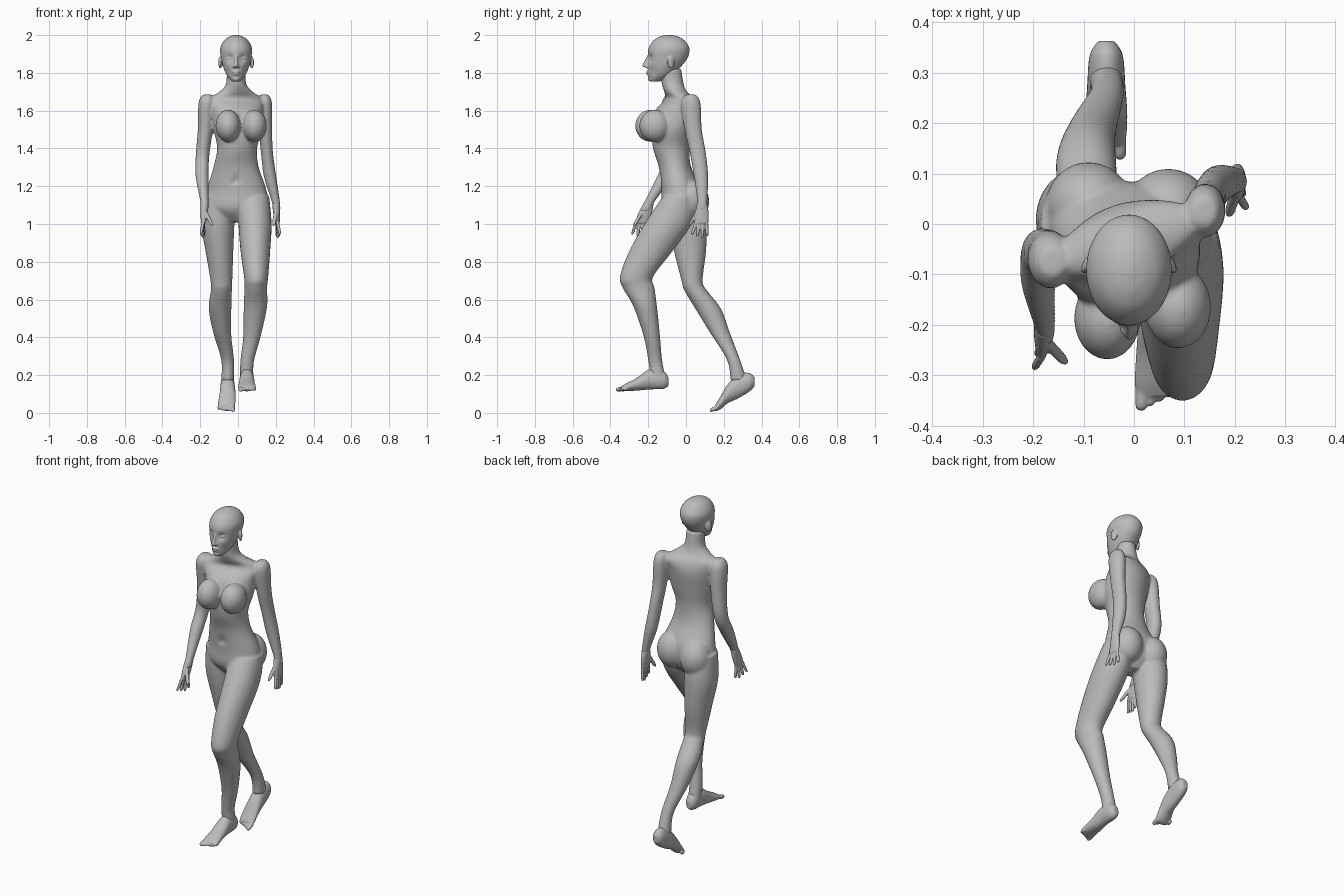
import bpy
import bmesh
import math
from mathutils import Matrix, Vector

default_cube = bpy.data.objects.get("Cube")
if default_cube:
    bpy.data.objects.remove(default_cube, do_unlink=True)

# One plain grey for the whole figure
grey = bpy.data.materials.new("plain_grey")
grey.use_nodes = True
grey.diffuse_color = (.5, .5, .5, 1)
shader = grey.node_tree.nodes["Principled BSDF"]
shader.inputs["Base Color"].default_value = grey.diffuse_color
shader.inputs["Roughness"].default_value = .7


def blend(before, start, end, after, t):
    """Smooth curve through four neighbouring sections."""
    return [b + .5 * t * (c - a + t * (2 * a - 5 * b + 4 * c - d + t * (3 * (b - c) + d - a)))
            for a, b, c, d in zip(before, start, end, after)]


def loft(bm, sections, axis="Z", sides=24, steps=5):
    """Closed skin over ellipses given as x, y, z, half width, half depth, turn."""
    rows = [list(s) + [0] * (6 - len(s)) for s in sections]
    padded = [rows[0]] + rows + [rows[-1]]
    smooth = []
    for before, start, end, after in zip(padded, padded[1:], padded[2:], padded[3:]):
        smooth += [blend(before, start, end, after, k / steps) for k in range(steps)]
    smooth.append(rows[-1])
    rings = []
    for x, y, z, wide, deep, turn in smooth:
        ring = []
        for k in range(sides):
            angle = math.tau * k / sides
            u, v = wide * math.cos(angle), deep * math.sin(angle)
            if axis == "Z":
                spot = Matrix.Rotation(math.radians(turn), 3, "Z") @ Vector((u, v, 0))
            else:
                spot = Vector((u, 0, v))
            ring.append(bm.verts.new(spot + Vector((x, y, z))))
        rings.append(ring)
    for low, high in zip(rings, rings[1:]):
        for k in range(sides):
            n = (k + 1) % sides
            bm.faces.new((low[k], low[n], high[n], high[k]))
    bm.faces.new(rings[0])
    bm.faces.new(rings[-1])


def ellipsoid(bm, centre, radii, turn=0):
    place = (Matrix.Translation(centre) @ Matrix.Rotation(math.radians(turn), 4, "Z")
             @ Matrix.Diagonal((*radii, 1)))
    bmesh.ops.create_uvsphere(bm, u_segments=24, v_segments=16, radius=1, matrix=place)


def digit(bm, root, tip, radius, axis):
    """Finger or toe with a rounded tip."""
    root, tip = Vector(root), Vector(tip)
    profile = ((0, 1), (.5, 1), (.85, .9), (1, .45))
    loft(bm, [(*root.lerp(tip, t), radius * r, radius * r) for t, r in profile], axis, 12, 3)


def dent(bm, centre, depth, size):
    """Push the skin back softly around one spot."""
    for v in bm.verts:
        v.co.y += depth * math.exp(-((v.co - Vector(centre)).length / size) ** 2)


def finish(bm, name, voxel, rounds):
    """Fuse the overlapping masses into one smooth skin."""
    bmesh.ops.recalc_face_normals(bm, faces=bm.faces)
    mesh = bpy.data.meshes.new(name)
    bm.to_mesh(mesh)
    bm.free()
    mesh.materials.append(grey)
    for face in mesh.polygons:
        face.use_smooth = True
    part = bpy.data.objects.new(name, mesh)
    bpy.context.collection.objects.link(part)
    skin = part.modifiers.new("skin", "REMESH")
    skin.mode = "VOXEL"
    skin.voxel_size = voxel
    skin.use_smooth_shade = True
    soften = part.modifiers.new("soften", "SMOOTH")
    soften.factor = .5
    soften.iterations = rounds


# Torso and neck, the shoulders turned against the hips
body = bmesh.new()
loft(body, [
    (-.01, -.02, 1.01, .05, .05, -8),
    (-.01, -.025, 1.08, .165, .1, -8),
    (-.007, -.025, 1.18, .158, .105, -6),
    (-.01, -.058, 1.3, .12, .086, 0),
    (-.005, -.078, 1.4, .106, .096, 8),
    (0, -.075, 1.5, .13, .106, 14),
    (-.008, -.058, 1.6, .142, .1, 18),
    (-.012, -.035, 1.66, .15, .066, 18),
    (-.01, -.055, 1.7, .09, .058, 14),
    (-.01, -.07, 1.74, .054, .058, 5),
    (-.01, -.08, 1.82, .05, .055, 0),
], sides=40)
dent(body, (-.01, -.14, 1.235), .02, .016)

# Chest and seat masses
ellipsoid(body, (-.053, -.187, 1.52), (.066, .082, .085))
ellipsoid(body, (.087, -.165, 1.52), (.066, .082, .085))
ellipsoid(body, (-.09, .035, 1.12), (.086, .088, .105))
ellipsoid(body, (.068, .025, 1.13), (.086, .085, .105))

# Left leg, stepping forward
loft(body, [
    (.08, -.025, 1.15, .085, .095),
    (.09, -.095, 1, .088, .125),
    (.092, -.19, .85, .078, .114),
    (.096, -.262, .72, .064, .088),
    (.094, -.25, .66, .06, .084),
    (.092, -.215, .56, .062, .062),
    (.073, -.18, .4, .046, .043),
    (.048, -.162, .27, .036, .037),
    (.047, -.145, .17, .036, .042),
])

# Right leg, trailing
loft(body, [
    (-.1, 0, 1.15, .085, .095),
    (-.107, .01, 1, .088, .1),
    (-.098, .022, .85, .073, .084),
    (-.088, .032, .7, .058, .056),
    (-.088, .05, .65, .056, .06),
    (-.095, .118, .55, .06, .068),
    (-.083, .182, .42, .047, .052),
    (-.055, .252, .28, .034, .035),
    (-.055, .28, .17, .034, .044),
])

# Right arm, swinging forward
loft(body, [
    (-.162, -.075, 1.685, .025, .028),
    (-.165, -.073, 1.64, .044, .055),
    (-.173, -.06, 1.5, .04, .05),
    (-.188, -.058, 1.36, .036, .044),
    (-.19, -.112, 1.25, .034, .042),
    (-.178, -.192, 1.12, .022, .028),
    (-.177, -.215, 1.07, .02, .03),
])

# Left arm, swinging back
loft(body, [
    (.138, .025, 1.685, .025, .028),
    (.14, .025, 1.64, .04, .052),
    (.145, .038, 1.5, .036, .046),
    (.153, .062, 1.38, .032, .043),
    (.17, .08, 1.25, .033, .038),
    (.2, .086, 1.12, .022, .027),
    (.205, .082, 1.07, .019, .03),
])
finish(body, "body", .007, 5)


# Hands with four fingers and a thumb
def make_hand(name, wrist, palm, thumb_tip, lean):
    hand = bmesh.new()
    wrist, palm = Vector(wrist), Vector(palm)
    loft(hand, [(*wrist, .02, .027), (*wrist.lerp(palm, .5), .018, .036), (*palm, .013, .037)])
    for k in range(4):
        spread = k - 1.5
        root = palm + Vector((0, spread * .018, .008))
        length = .088 - .009 * abs(spread - .5)
        tip = root + Vector((lean * (spread - 1) * .006, spread * .009 - .01, -length))
        digit(hand, root, tip, .0088, "Z")
    digit(hand, wrist.lerp(palm, .3) - Vector((0, .018, 0)), thumb_tip, .011, "Z")
    finish(hand, name, .004, 2)


make_hand("right_hand", (-.178, -.198, 1.11), (-.183, -.235, 1.005), (-.135, -.275, .99), 1)
make_hand("left_hand", (.201, .086, 1.11), (.208, .082, 1.005), (.188, .018, .99), -1)


# Feet with five toes, the big toe on the inner side
def make_foot(name, sections, side, toe_drop):
    foot = bmesh.new()
    loft(foot, sections, "Y")
    x, y, z = sections[-1][:3]
    for k in range(5):
        across = x + side * (k - 1.8) * .018
        root = Vector((across, y + .012 + k * .005, z + .002))
        tip = Vector((across, y - .028 + k * .009, z - toe_drop + k * toe_drop * .2))
        digit(foot, root, tip, .0125 if k == 0 else .0095, "Y")
    finish(foot, name, .004, 3)


make_foot("left_foot", [
    (.047, -.093, .165, .016, .022),
    (.047, -.12, .175, .033, .048),
    (.047, -.19, .178, .038, .054),
    (.047, -.26, .152, .043, .034),
    (.048, -.315, .136, .047, .021),
    (.047, -.342, .127, .042, .013),
], 1, .005)
make_foot("right_foot", [
    (-.055, .363, .165, .016, .024),
    (-.055, .335, .162, .033, .05),
    (-.055, .275, .14, .038, .064),
    (-.055, .22, .1, .042, .05),
    (-.06, .18, .05, .046, .033),
    (-.06, .156, .027, .042, .017),
], -1, .014)

# Head with sunken eye sockets
head = bmesh.new()
loft(head, [
    (-.01, -.165, 1.755, .022, .028),
    (-.01, -.138, 1.785, .048, .062),
    (-.01, -.116, 1.83, .068, .087),
    (-.01, -.097, 1.88, .08, .106),
    (-.01, -.09, 1.93, .084, .108),
    (-.01, -.09, 1.97, .065, .084),
    (-.01, -.09, 1.992, .036, .05),
    (-.01, -.09, 2.001, .008, .012),
], sides=48, steps=8)
for side in (-1, 1):
    dent(head, (-.01 + side * .035, -.195, 1.877), .016, .02)
    dent(head, (-.01 + side * .052, -.175, 1.805), .008, .025)
for side in (-1, 1):
    ellipsoid(head, (-.01 + side * .034, -.173, 1.876), (.016, .012, .009))
    ellipsoid(head, (-.01 + side * .083, -.08, 1.855), (.009, .02, .032), side * 25)
    ellipsoid(head, (-.01 + side * .01, -.207, 1.834), (.009, .012, .008))

# Nose, lips and chin
loft(head, [
    (-.01, -.212, 1.83, .009, .016),
    (-.01, -.213, 1.842, .011, .017),
    (-.01, -.203, 1.87, .008, .013),
    (-.01, -.195, 1.895, .007, .008),
])
ellipsoid(head, (-.01, -.199, 1.806), (.022, .013, .006))
ellipsoid(head, (-.01, -.196, 1.793), (.018, .014, .007))
ellipsoid(head, (-.01, -.182, 1.77), (.022, .02, .016))
finish(head, "head", .0045, 2)
